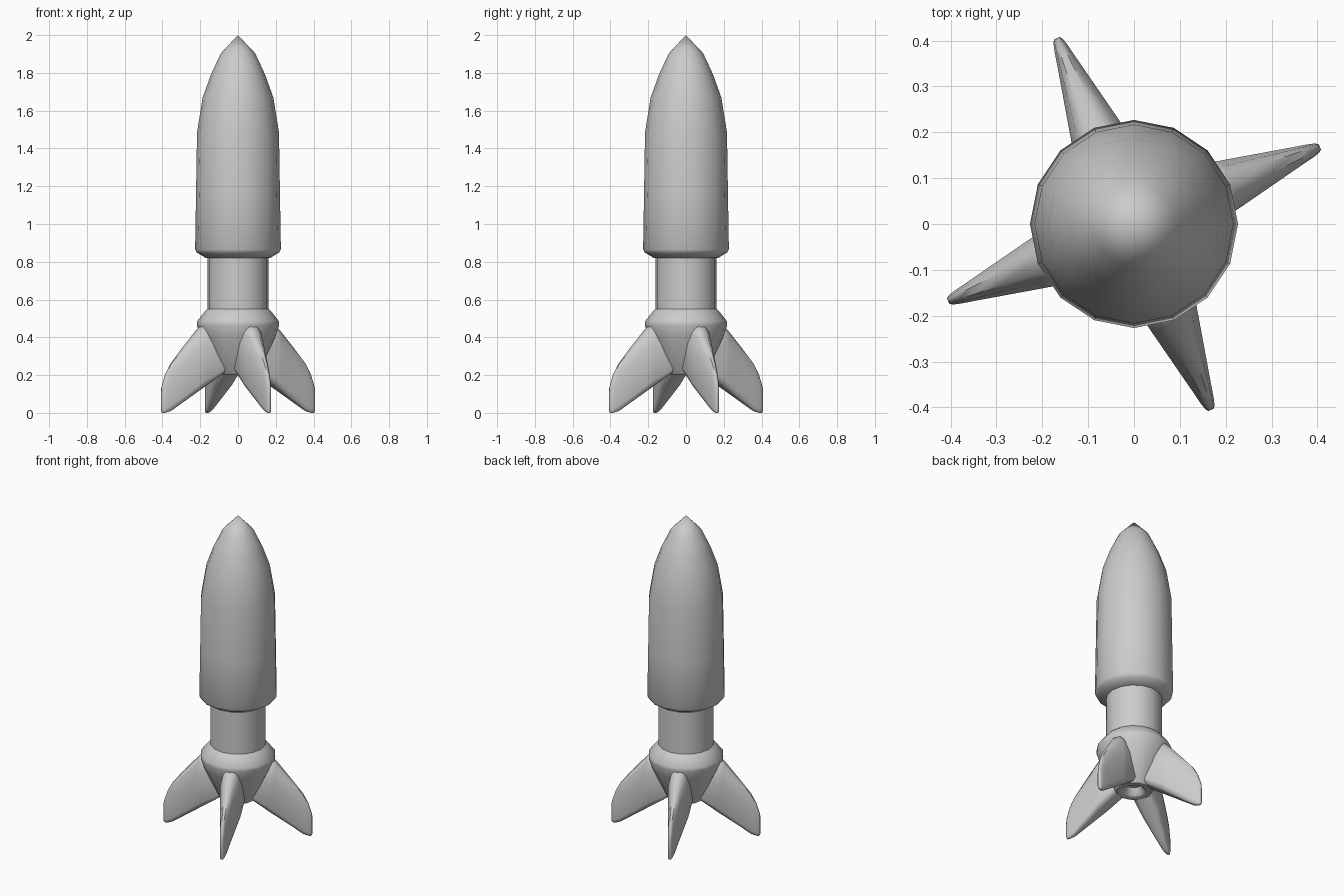
import bpy, bmesh, math

if "Cube" in bpy.data.objects:
    bpy.data.objects.remove(bpy.data.objects["Cube"])

SIDES = 16


def finish(name, bm, angle=40):
    bmesh.ops.remove_doubles(bm, verts=bm.verts, dist=1e-5)
    bmesh.ops.recalc_face_normals(bm, faces=bm.faces)
    me = bpy.data.meshes.new(name)
    bm.to_mesh(me)
    bm.free()
    ob = bpy.data.objects.new(name, me)
    bpy.context.collection.objects.link(ob)
    bpy.ops.object.select_all(action='DESELECT')
    ob.select_set(True)
    bpy.context.view_layer.objects.active = ob
    bpy.ops.object.shade_smooth_by_angle(angle=math.radians(angle))
    return ob


def loft(bm, rings):
    """Bridge successive closed loops of points."""
    loops = [[bm.verts.new(p) for p in ring] for ring in rings]
    for a, b in zip(loops, loops[1:]):
        n = len(a)
        for i in range(n):
            j = (i + 1) % n
            bm.faces.new((a[i], a[j], b[j], b[i]))
    return loops


def lathe(name, profile):
    bm = bmesh.new()
    steps = [math.tau * i / SIDES for i in range(SIDES)]
    loft(bm, [[(r * math.cos(a), r * math.sin(a), z) for a in steps] for r, z in profile])
    bmesh.ops.dissolve_degenerate(bm, dist=1e-5, edges=bm.edges)
    return finish(name, bm)


# Pointed upper hull with chamfered lower rim
lathe("upper_hull", [(0, 2.0), (0.09, 1.905), (0.144, 1.79), (0.187, 1.67), (0.217, 1.485),
                     (0.222, 1.17), (0.227, 0.865), (0.217, 0.848), (0.17, 0.82), (0.15, 0.82), (0, 0.82)])

# Narrow neck
lathe("neck", [(0, 0.84), (0.162, 0.84), (0.162, 0.53), (0, 0.53)])

# Tapered engine section with recessed nozzle
lathe("engine_section", [(0, 0.55), (0.162, 0.55), (0.178, 0.535), (0.217, 0.485), (0.218, 0.465),
                         (0.2, 0.41), (0.112, 0.215), (0.1, 0.203), (0.07, 0.203), (0.06, 0.21),
                         (0.04, 0.25), (0, 0.25)])


# Fins: rounded section lofted outward; stations are radius, top, bottom, half width
stations = [(0.10, 0.45, 0.21, 0.062), (0.205, 0.475, 0.14, 0.06), (0.23, 0.452, 0.123, 0.055),
            (0.31, 0.36, 0.068, 0.038), (0.385, 0.27, 0.017, 0.022),
            (0.415, 0.215, 0.006, 0.016), (0.433, 0.16, 0.005, 0.011), (0.439, 0.14, 0.012, 0.006)]
half = [(0.35, 0.98), (0.75, 0.88), (1.0, 0.68), (1.0, 0.12), (0.8, 0.03), (0.4, 0.0)]
section = half + [(-w, h) for w, h in reversed(half)]


def fin(index):
    a = math.radians(22.5 + 90 * index)
    c, s = math.cos(a), math.sin(a)
    rings = [[(r * c - w * k * s, r * s + w * k * c, bottom + (top - bottom) * h)
              for k, h in section] for r, top, bottom, w in stations]
    bm = bmesh.new()
    loops = loft(bm, rings)
    bm.faces.new(loops[0])
    bm.faces.new(loops[-1])
    lowest = min(v.co.z for v in bm.verts)
    bmesh.ops.translate(bm, verts=bm.verts, vec=(0, 0, -lowest))
    finish(f"fin_{index + 1}", bm, 50)


for i in range(4):
    fin(i)
